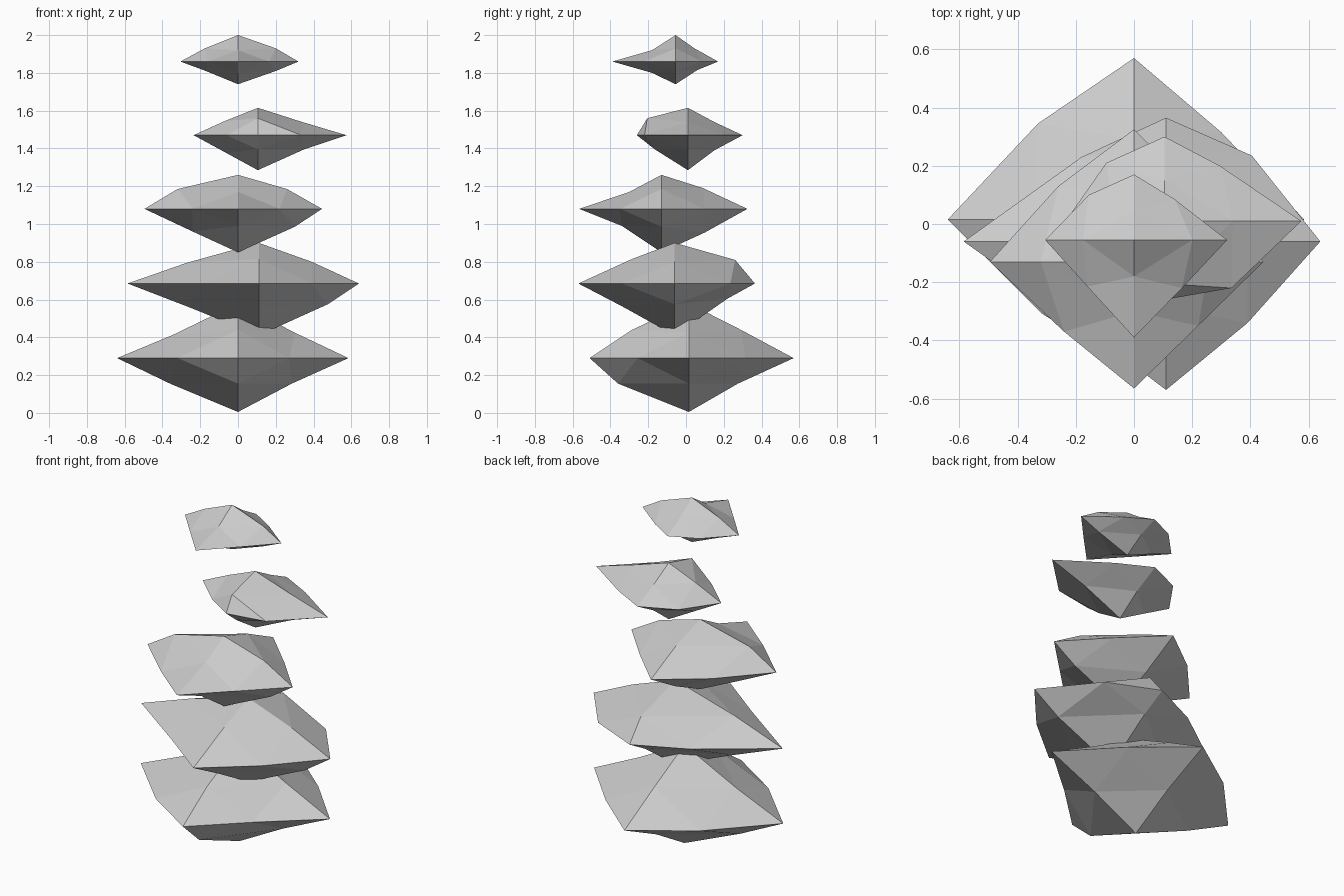
import bpy, bmesh
from mathutils import Vector

if "Cube" in bpy.data.objects:
    bpy.data.objects.remove(bpy.data.objects["Cube"])


def stone(name, centre, tips, xz, yz, xy):
    """Faceted boulder: an octahedron split once, with uneven tips and edge middles.
    tips: -x +x -y +y -z +z reach; xz / yz: (out, up) of the middles in the order
    low-low, high-low, low-high, high-high; xy: diagonal reach in the same order."""
    bm = bmesh.new()
    c = Vector(centre)
    sides = (-1, 1)
    made = {}

    def vert(key, offset):
        made[key] = bm.verts.new(c + Vector(offset))

    # six tips
    for axis in range(3):
        for s in sides:
            off = [0, 0, 0]
            off[axis] = s * tips[axis * 2 + (s > 0)]
            vert(("xyz"[axis], s), off)
    # twelve edge middles
    for b in sides:
        for a in sides:
            i = (a > 0) + 2 * (b > 0)
            vert(("xz", a, b), (a * xz[i][0], 0, b * xz[i][1]))
            vert(("yz", a, b), (0, a * yz[i][0], b * yz[i][1]))
            vert(("xy", a, b), (a * xy[i], b * xy[i], 0))
    # four facets in each octant
    for sx in sides:
        for sy in sides:
            for sz in sides:
                x, y, z = made["x", sx], made["y", sy], made["z", sz]
                mxy, mxz, myz = made["xy", sx, sy], made["xz", sx, sz], made["yz", sy, sz]
                for tri in ((x, mxy, mxz), (y, myz, mxy), (z, mxz, myz), (mxy, myz, mxz)):
                    bm.faces.new(tri if sx * sy * sz > 0 else tri[::-1])
    bmesh.ops.recalc_face_normals(bm, faces=bm.faces)
    mesh = bpy.data.meshes.new(name)
    bm.to_mesh(mesh)
    bm.free()
    bpy.context.collection.objects.link(bpy.data.objects.new(name, mesh))


# Stack from the ground up
stone("base_stone", (0, .015, .29), (.64, .585, .525, .555, .285, .29),
      ((.36, .135), (.285, .135), (.34, .125), (.30, .135)),
      ((.375, .135), (.26, .135), (.30, .15), (.275, .15)),
      (.32, .27, .33, .30))
stone("second_stone", (.11, -.06, .685), (.695, .53, .51, .425, .275, .215),
      ((.37, .125), (.365, .11), (.38, .11), (.28, .115)),
      ((.28, .12), (.28, .08), (.225, .13), (.32, .125)),
      (.29, .28, .29, .295))
stone("middle_stone", (0, -.13, 1.08), (.495, .445, .435, .455, .23, .18),
      ((.24, .12), (.30, .095), (.32, .105), (.26, .105)),
      ((.21, .09), (.23, .125), (.17, .09), (.22, .11)),
      (.24, .22, .26, .23))
stone("fourth_stone", (.105, .01, 1.47), (.34, .47, .27, .29, .185, .145),
      ((.165, .095), (.245, .075), (.175, .075), (.235, .07)),
      ((.175, .075), (.14, .08), (.215, .09), (.14, .07)),
      (.165, .23, .20, .19))
stone("top_stone", (0, -.055, 1.86), (.305, .32, .335, .225, .12, .14),
      ((.17, .05), (.20, .05), (.175, .07), (.20, .07)),
      ((.125, .06), (.115, .045), (.125, .06), (.10, .07)),
      (.16, .165, .155, .14))
